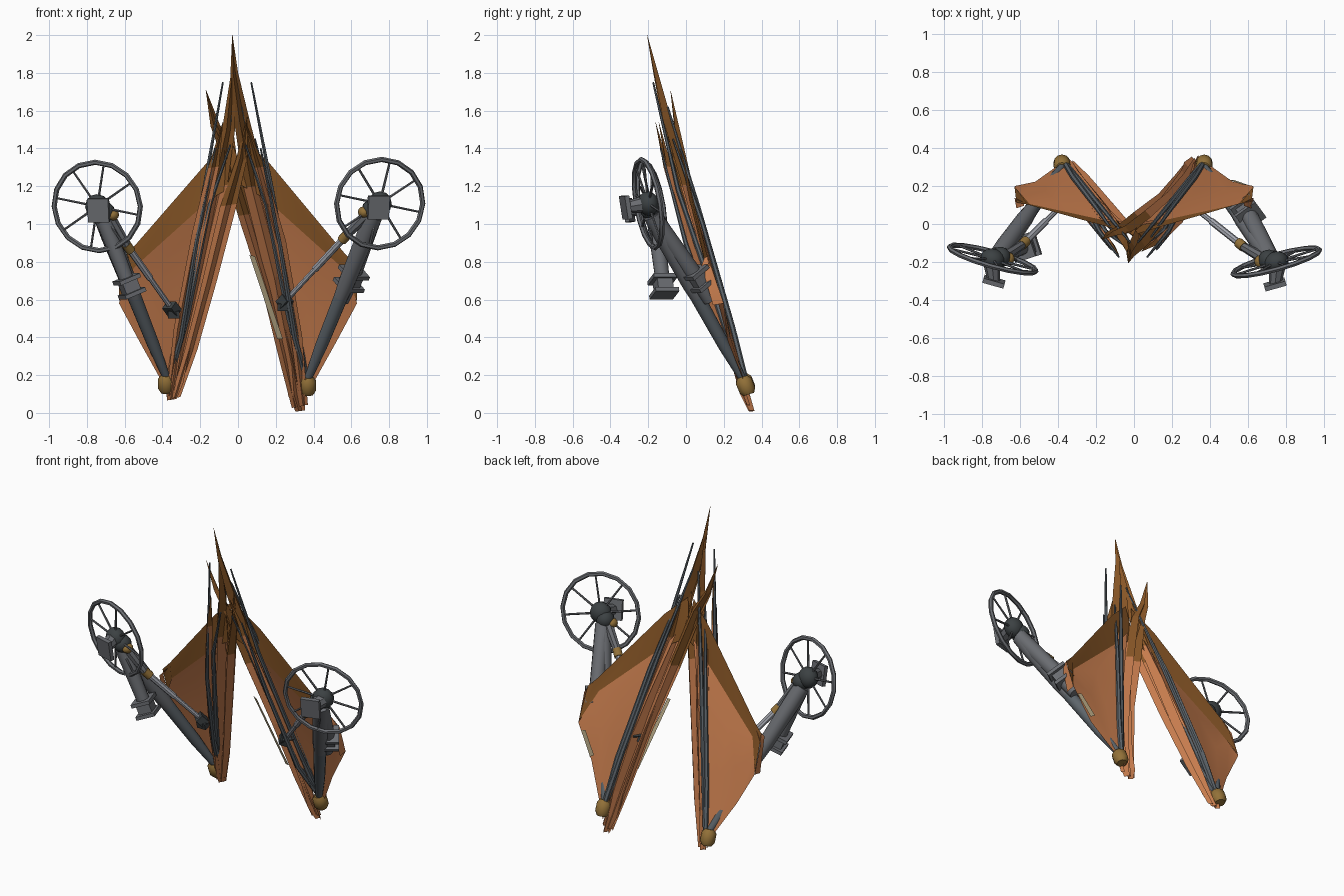
import bpy, bmesh, math
from mathutils import Vector, Matrix

if "Cube" in bpy.data.objects:
    bpy.data.objects.remove(bpy.data.objects["Cube"])


def material(name, rgb):
    m = bpy.data.materials.new(name)
    m.diffuse_color = (*rgb, 1)
    m.use_nodes = True
    m.node_tree.nodes["Principled BSDF"].inputs["Base Color"].default_value = m.diffuse_color
    return m


COPPER = material("copper cloth", (0.56, 0.20, 0.074))
BROWN = material("brown cloth", (0.25, 0.095, 0.02))
STEEL = material("steel", (0.145, 0.152, 0.166))
SLATE = material("slate steel", (0.11, 0.13, 0.147))
DARK = material("dark iron", (0.045, 0.053, 0.056))
LIGHT = material("polished metal", (0.38, 0.395, 0.44))
BRASS = material("brass", (0.29, 0.165, 0.04))
CREAM = material("cream cloth", (0.48, 0.40, 0.24))


def finish(name, bm, *mats, smooth=False):
    bmesh.ops.recalc_face_normals(bm, faces=bm.faces)
    me = bpy.data.meshes.new(name)
    bm.to_mesh(me)
    bm.free()
    for m in mats:
        me.materials.append(m)
    ob = bpy.data.objects.new(name, me)
    bpy.context.collection.objects.link(ob)
    if smooth:
        bpy.context.view_layer.objects.active = ob
        ob.select_set(True)
        bpy.ops.object.shade_smooth_by_angle(angle=math.radians(40))
        ob.select_set(False)
    return ob


def aim(p, direction):
    """Frame at p whose z axis follows direction."""
    q = Vector(direction).to_track_quat('Z', 'Y')
    return Matrix.Translation(Vector(p)) @ q.to_matrix().to_4x4()


def tube(name, path, radii, mat, sides=8):
    """Tapered tube along a path of points."""
    bm = bmesh.new()
    pts = [Vector(p) for p in path]
    rings = []
    for i, p in enumerate(pts):
        d = pts[min(i + 1, len(pts) - 1)] - pts[max(i - 1, 0)]
        f = aim(p, d)
        rings.append([bm.verts.new(f @ Vector((radii[i] * math.cos(a), radii[i] * math.sin(a), 0)))
                      for a in (2 * math.pi * k / sides for k in range(sides))])
    for a, b in zip(rings, rings[1:]):
        for k in range(sides):
            j = (k + 1) % sides
            bm.faces.new((a[k], a[j], b[j], b[k]))
    bm.faces.new(rings[0])
    bm.faces.new(rings[-1])
    return finish(name, bm, mat, smooth=True)


def box(name, p, direction, size, mat):
    bm = bmesh.new()
    bmesh.ops.create_cube(bm, size=1, matrix=aim(p, direction) @ Matrix.Diagonal((*size, 1)))
    return finish(name, bm, mat)


def ball(name, p, direction, size, mat):
    bm = bmesh.new()
    bmesh.ops.create_uvsphere(bm, u_segments=12, v_segments=8, radius=1,
                              matrix=aim(p, direction) @ Matrix.Diagonal((*size, 1)))
    return finish(name, bm, mat, smooth=True)


def back_y(z):
    """Leaning plane on which both wings lie."""
    return 0.365 - 0.285 * z


def blade(name, stations, low, high, fold, top_brown=1.25):
    """Pleated sheet of (x, z, width) stations; low and high shift it forward of the plane."""
    bm = bmesh.new()
    rows = []
    for x, z, w in stations:
        f = fold * min(1, w / 0.08)
        y = back_y(z) - (low + (high - low) * z / 1.7) * min(1, z + 0.15)
        rows.append([bm.verts.new((x + w * u, y - f * v, z + 0.15 * w * u))
                     for u, v in ((-0.5, 0.2), (-0.15, 1), (0.15, 0), (0.5, 0.9))])
    for a, b in zip(rows, rows[1:]):
        for k in range(3):
            face = bm.faces.new((a[k], a[k + 1], b[k + 1], b[k]))
            face.material_index = int(face.calc_center_median().z > top_brown)
    finish(name, bm, COPPER, BROWN)


def sheet(name, rows, mat):
    """Skin between rows of points."""
    bm = bmesh.new()
    vs = [[bm.verts.new(p) for p in r] for r in rows]
    for a, b in zip(vs, vs[1:]):
        for k in range(len(a) - 1):
            bm.faces.new((a[k], a[k + 1], b[k + 1], b[k]))
    finish(name, bm, mat, smooth=True)


# Folded pleats of the right wing
blade("right_long_pleat", [(.33, .01, .05), (.31, .1, .09), (.30, .25, .10), (.21, .72, .12), (.09, 1.2, .12),
                           (.02, 1.55, .08), (-.02, 1.8, .04), (-.03, 2.0, .002)], 0, 0, 0.05)
blade("right_inner_pleat", [(.31, .03, .05), (.25, .30, .07), (.165, .65, .07), (.045, 1.05, .09),
                            (-.06, 1.4, .08), (-.12, 1.52, .05), (-.17, 1.71, .002)], 0.05, -0.04, 0.04, 1.15)
blade("right_outer_pleat", [(.35, .04, .04), (.31, .4, .06), (.22, .9, .07), (.11, 1.3, .06),
                            (.04, 1.54, .002)], 0.07, 0.07, 0.04)
# Folded pleats of the left wing
blade("left_long_pleat", [(-.35, .07, .05), (-.335, .15, .09), (-.31, .3, .10), (-.21, .75, .12),
                          (-.11, 1.2, .11), (-.05, 1.5, .07), (-.02, 1.9, .002)], 0, 0, 0.05)
blade("left_inner_pleat", [(-.33, .08, .05), (-.25, .33, .07), (-.15, .7, .08), (-.05, 1.1, .09),
                           (.02, 1.35, .06), (.05, 1.57, .002)], 0.03, 0.03, 0.04, 1.15)
blade("left_outer_pleat", [(-.36, .09, .04), (-.31, .45, .06), (-.21, .95, .07), (-.13, 1.3, .06),
                           (-.08, 1.54, .002)], 0.06, 0.09, 0.04)
# Cream lining strips on the inner and outer edges of the right wing
sheet("cream_lining", [[(.061, .07, .835), (.09, .06, .83)], [(.208, .19, .39), (.238, .18, .39)]], CREAM)
sheet("cream_hem", [[(.605, .205, .54), (.575, .207, .55)], [(.525, .232, .40), (.495, .234, .42)]], CREAM)

NORMAL = Vector((-0.28, 1.0, 0.17)).normalized()

for s, side in ((1, "right"), (-1, "left")):
    right = s > 0

    def P(x, y, z):
        return Vector((s * x, y, z))

    def W(x, z, front=0.0):
        return P(x, back_y(z) - front, z)

    lift = 0.0 if right else 0.02
    # Large outer panel, sagging forward at its lower edge, and the upright flap along its top
    sheet(side + "_outer_panel", [
        [W(.355, .08 + lift * 2), W(.30, .42), W(.18, .85), W(.06, 1.24)],
        [W(.40, .16, .01), W(.38, .48, .01), W(.28, .80, .01), W(.11, 1.18, .01)],
        [W(.52, .375, .035), W(.48, .59, .02), W(.39, .80, .025), W(.15, 1.13, .02)],
        [W(.63, .58), W(.60, .68, .025), W(.55, .77, .04), W(.15, 1.13, .025)]], COPPER)
    sheet(side + "_top_flap", [
        [W(.63, .59), W(.55, .77, .04), W(.15, 1.13, .025), W(-.01, 1.22, .03)],
        [W(.62, .79 + lift, .02), W(.56, .85 + lift, .015), W(.16, 1.33, -.005), W(.02, 1.46, 0)]], BROWN)
    sheet(side + "_flap_hem", [
        [W(.63, .57, .06), W(.62, .78, .06), W(.58, .82, .035)],
        [W(.63, .58), W(.63, .76, .01), W(.58, .83, .015)]], COPPER)

    # Long finger rods
    base = W(.36, .18)
    rods = [[(.31, .45, .03), (.18, 1.18, .07), (.07 if right else .08, 1.75, .04)],
            [(.29, .50, -.01), (.15, 1.1, -.01), (.02, 1.62, .0)],
            [(.32, .45, -.01), (.20, 1.0, -.008), (.09, 1.45, .02)],
            [(.27, .50, .06), (.15, 1.1, .09), (.04, 1.42, .08)],
            [(.30, .40, .07), (.22, .9, .11), (.12, 1.40, .10)]]
    for i, r in enumerate(rods):
        tube(f"{side}_finger_rod_{i + 1}", [base] + [W(*p) for p in r],
             [.016, .015, .012, .005], SLATE, 6)

    # Brass wrist
    wrist = P(.37 if right else .38, .31, .14 if right else .15)
    tube(side + "_wrist", [wrist + Vector((0, .022, -.042)), wrist + Vector((0, .015, -.02)),
                           wrist + Vector((0, -.005, .03)), wrist + Vector((0, -.012, .05))],
         [.03, .044, .044, .028], BRASS, 12)

    # Wheel: rim, spokes and hub
    n = Vector((s * NORMAL.x, NORMAL.y, NORMAL.z))
    c = P(.750, -.20, 1.108) if right else P(.745, -.185, 1.093)
    f = aim(c, n)
    bm = bmesh.new()
    N, R, T = 16, .237, .014
    rings = []
    for i in range(N):
        a = 2 * math.pi * i / N
        rings.append([bm.verts.new(f @ Vector(((R + T * math.cos(t)) * math.cos(a),
                                               (R + T * math.cos(t)) * math.sin(a), T * math.sin(t))))
                      for t in (k * math.pi / 3 for k in range(6))])
    for i in range(N):
        for k in range(6):
            a, b, j = rings[i], rings[(i + 1) % N], (k + 1) % 6
            bm.faces.new((a[k], b[k], b[j], a[j]))
    finish(side + "_wheel_rim", bm, STEEL, smooth=True)
    for i in range(8):
        a = math.pi * i / 4 + 0.2
        tube(f"{side}_spoke_{i + 1}", [c, f @ Vector((R * math.cos(a), R * math.sin(a), 0))],
             [.007, .006], STEEL, 6)
    ball(side + "_wheel_hub", c, n, (.066, .066, .055), DARK)

    # Mounting neck and plate in front of the hub
    plate = c - n * .125 + P(-.04, 0, 0)
    tube(side + "_mount_neck", [c - n * .02, plate], [.045, .032], STEEL)
    box(side + "_mount_plate", plate, n, (.115, .125, .025), STEEL)

    # Forearm from hub to wrist
    a0, a1 = c + P(-.03, .02, -.06), wrist + Vector((0, -.01, .04))
    path = [a0.lerp(a1, t) for t in (0, .12, .42, .5, .8, 1)]
    tube(side + "_forearm", path[:4], [.048, .05, .044, .038], STEEL, 12)
    tube(side + "_lower_forearm", path[3:], [.038, .033, .02], SLATE, 12)
    ball(side + "_shoulder_cap", c + P(-.04, .01, -.03), n, (.055, .055, .055), DARK)

    # Clamp with flanges
    if right:
        d, k = (a1 - a0).normalized(), P(.60, .06, .71)
        tube("right_upper_arm", [a0, k, k + d * .14], [.046, .045, .035], STEEL, 12)
    else:
        k = P(.575, -.12, .67)
        d = (k - a0).normalized()
        tube("left_upper_arm", [a0, k], [.045, .038], STEEL, 12)
    for i, t in enumerate((-.04, .04)):
        box(f"{side}_clamp_flange_{i + 1}", k + d * t, d, (.13, .12, .022), STEEL)
    box(side + "_clamp_body", k, d, (.085, .085, .09), STEEL)

    # Telescopic strut down to the wing
    s0 = P(.565, -.11, .93) if right else P(.58, -.10, .875)
    s1 = P(.25, .14, .59) if right else P(.35, .13, .55)
    ax = (s1 - s0).normalized()
    tube(side + "_strut", [s0, s0.lerp(s1, .5), s0.lerp(s1, .5), s1], [.019, .019, .014, .014], LIGHT)
    tube(side + "_strut_collar", [s0 - ax * .025, s0 + ax * .025], [.027, .027], BRASS, 10)
    tube(side + "_strut_link", [s0 - ax * .02, c + P(-.07, .02, -.06)], [.024, .03], STEEL)
    box(side + "_strut_foot", s1, ax, (.07, .05, .06), DARK)
    box(side + "_strut_foot_pad", s1 + P(-.01, 0, -.025), (0, 1, .3), (.06, .04, .05), DARK)
    ball(side + "_shoulder_pin", c + P(-.085, .0, -.045), n, (.03, .03, .035), BRASS)
